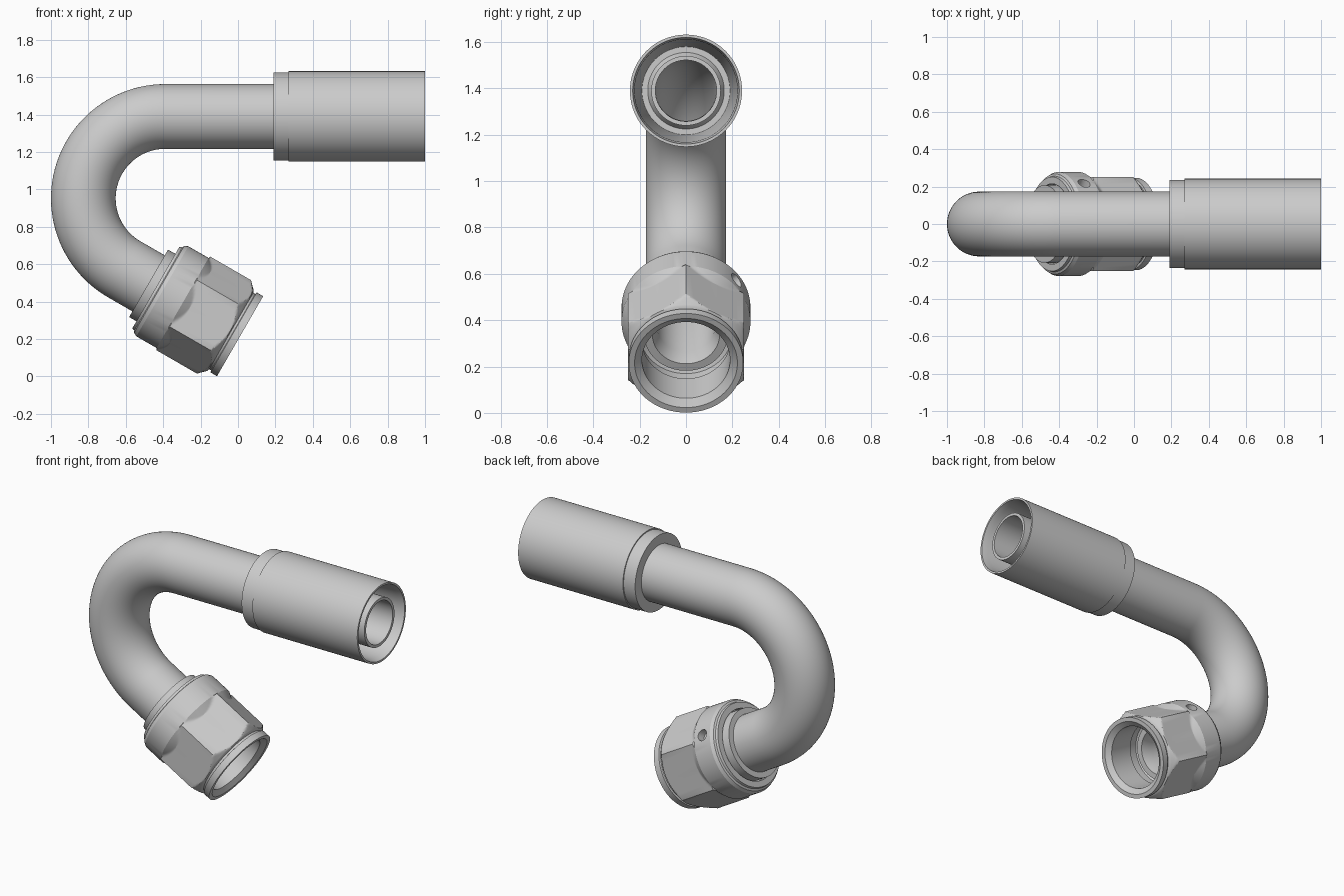
import bpy, bmesh, math
from mathutils import Vector

if "Cube" in bpy.data.objects:
    bpy.data.objects.remove(bpy.data.objects["Cube"])

R, CX, CZ = 0.438, -0.389, 0.952      # bend radius and centre
SWEEP = math.radians(150)
L = R * SWEEP                         # bend arc length
SEG = 96
Y = Vector((0, 1, 0))


def frame(u):
    """Point, tangent and in-plane normal on the centreline; u = 0 at the nut end of the bend."""
    phi = math.pi / 2 + SWEEP * min(max((u + L) / L, 0), 1)
    n = -Vector((math.cos(phi), 0, math.sin(phi)))
    t = Vector((-math.sin(phi), 0, math.cos(phi)))
    extra = u if u > 0 else min(u + L, 0)
    return Vector((CX, 0, CZ)) - n * R + t * extra, t, n


def at_x(x):
    """Path position on the straight hose end."""
    return -L - (x - CX)


def sweep(name, rings):
    """Closed shell of rings (path position, radius or radius function) along the centreline."""
    bm = bmesh.new()
    loops = []
    for u, r in rings:
        p, t, n = frame(u)
        loop = []
        for i in range(SEG):
            a = 2 * math.pi * i / SEG
            rad = r(a) if callable(r) else r
            loop.append(bm.verts.new(p + (n * math.cos(a) + Y * math.sin(a)) * rad))
        loops.append(loop)
    for k, la in enumerate(loops):
        lb = loops[(k + 1) % len(loops)]
        for i in range(SEG):
            j = (i + 1) % SEG
            bm.faces.new((la[i], la[j], lb[j], lb[i]))
    bmesh.ops.recalc_face_normals(bm, faces=bm.faces)
    me = bpy.data.meshes.new(name)
    bm.to_mesh(me)
    bm.free()
    ob = bpy.data.objects.new(name, me)
    bpy.context.collection.objects.link(ob)
    return ob


def smooth(ob):
    bpy.ops.object.select_all(action='DESELECT')
    bpy.context.view_layer.objects.active = ob
    ob.select_set(True)
    bpy.ops.object.shade_smooth_by_angle(angle=math.radians(25))


# Bent tube with hose stem, collar and conical seat
N = 48
bend = [-L + L * i / N for i in range(N + 1)]
outer = [(at_x(0.985), 0.15), (at_x(0.32), 0.15), (at_x(0.28), 0.173)]
outer += [(u, 0.173) for u in bend]
outer += [(0.15, 0.173), (0.15, 0.208), (0.225, 0.208), (0.25, 0.18), (0.47, 0.18)]
inner = [(0.47, 0.145), (0.40, 0.125)]
inner += [(u, 0.13) for u in reversed(bend)]
inner += [(at_x(0.985), 0.132)]
smooth(sweep("bent_tube", outer + inner))

# Crimp sleeve, open at the hose end
smooth(sweep("crimp_sleeve", [(at_x(x), r) for x, r in (
    (1.0, 0.242), (0.27, 0.242), (0.27, 0.235), (0.19, 0.235), (0.19, 0.165),
    (0.30, 0.165), (0.30, 0.19), (0.96, 0.222), (1.0, 0.23))]))


# Swivel nut: round back, hexagon front, threaded-end ring
def hexagon(a):
    return 0.25 / math.cos((a % (math.pi / 3)) - math.pi / 6)


def blend(pick, cone):
    return lambda a: pick(hexagon(a), cone)


nut = [(0.195, 0.215), (0.195, 0.252), (0.21, 0.256), (0.215, 0.268), (0.235, 0.278)]
for i in range(13):                                  # round back runs out into the flats
    f = i / 12
    nut.append((0.36 + 0.05 * f, 0.278 if i == 0 else blend(max, 0.278 - 0.03 * f)))
for i in range(9):                                   # front chamfer on the hexagon corners
    f = i / 8
    nut.append((0.615 + 0.04 * f, blend(min, 0.289 - 0.04 * f)))
nut += [(0.66, 0.236), (0.672, 0.236), (0.675, 0.247), (0.715, 0.247), (0.715, 0.222),
        (0.69, 0.19), (0.52, 0.19), (0.515, 0.2), (0.46, 0.2), (0.45, 0.183), (0.26, 0.183), (0.23, 0.215)]
nut = sweep("swivel_nut", nut)

# Small wire hole in the round back of the nut
p, t, n = frame(0.295)
a = math.radians(52)
d = n * math.cos(a) + Y * math.sin(a)
bpy.ops.mesh.primitive_cylinder_add(vertices=32, radius=0.034, depth=0.1, location=p + d * 0.28,
                                    rotation=d.to_track_quat('Z', 'Y').to_euler())
cutter = bpy.context.object
cutter.name = "wire_hole_cutter"
cutter.hide_render = True
mod = nut.modifiers.new("wire_hole", 'BOOLEAN')
mod.operation = 'DIFFERENCE'
mod.solver = 'EXACT'
mod.object = cutter
bpy.context.view_layer.objects.active = nut
bpy.ops.object.modifier_apply(modifier=mod.name)
bpy.data.objects.remove(cutter)
smooth(nut)
